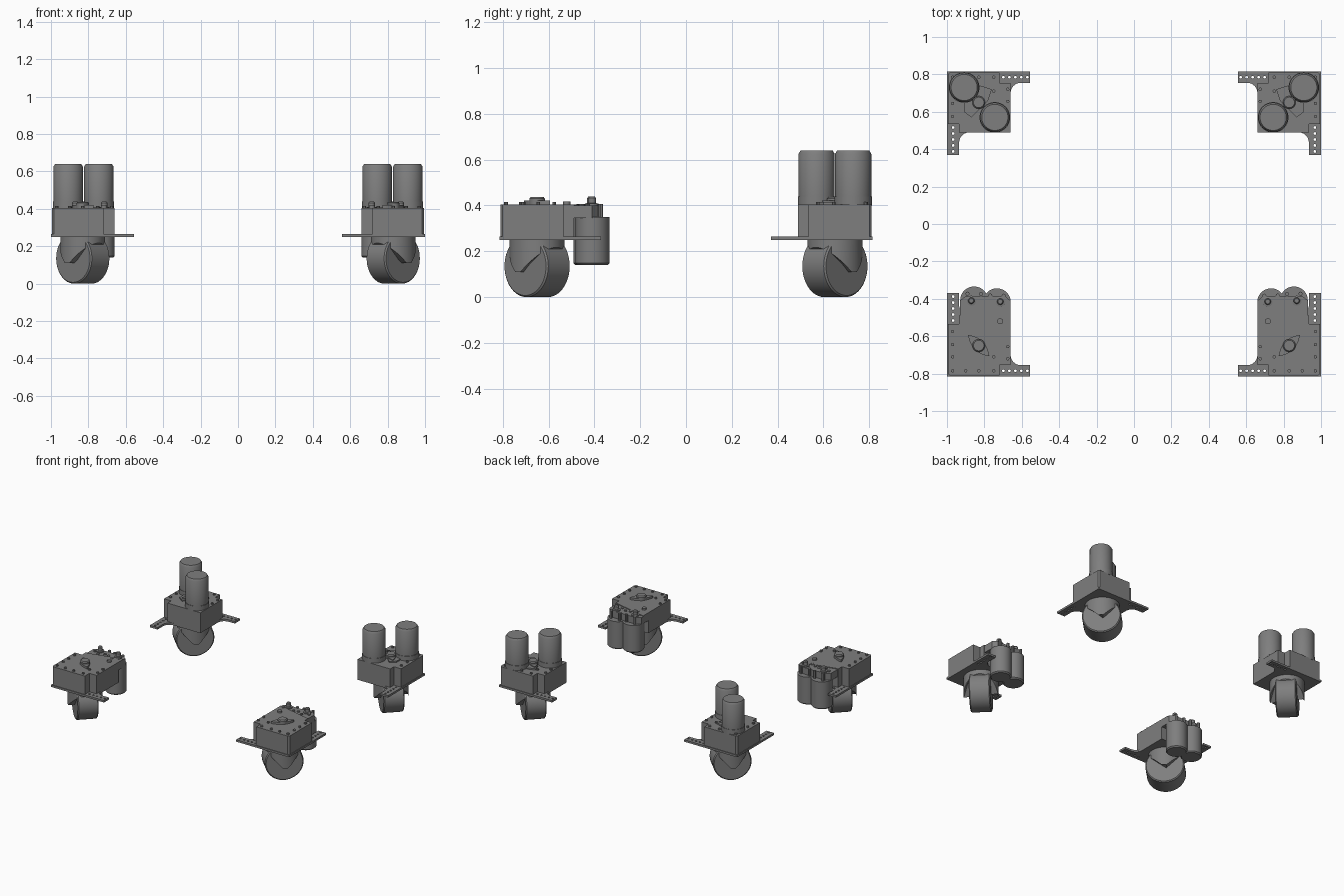
import bpy, bmesh, math
from mathutils import Matrix, Vector

cube = bpy.data.objects.get("Cube")
if cube:
    bpy.data.objects.remove(cube, do_unlink=True)

grey = bpy.data.materials.new("plain_grey")
grey.use_nodes = True
colour = (0.21, 0.21, 0.21, 1)
grey.diffuse_color = colour
grey.node_tree.nodes["Principled BSDF"].inputs["Base Color"].default_value = colour

CX, CY = 0.83, 0.65                      # wheel pivot of a corner module
DIAG = math.radians(45)                  # wheels turn across the diagonal


def prism(pts, z0, z1):
    """Extrude a flat outline between two heights."""
    bm = bmesh.new()
    face = bm.faces.new([bm.verts.new((x, y, z0)) for x, y in pts])
    top = bmesh.ops.extrude_face_region(bm, geom=[face])["geom"]
    bmesh.ops.translate(bm, vec=(0, 0, z1 - z0),
                        verts=[v for v in top if isinstance(v, bmesh.types.BMVert)])
    bmesh.ops.recalc_face_normals(bm, faces=bm.faces)
    return bm


def lathe(bm, profile, matrix, sides=32):
    """Turn (radius, height) points about the local z axis."""
    rings = [[bm.verts.new(matrix @ Vector((r * math.cos(a), r * math.sin(a), z)))
              for a in (math.tau * i / sides for i in range(sides))]
             for r, z in profile]
    faces = [bm.faces.new(rings[0]), bm.faces.new(rings[-1])]
    for low, high in zip(rings, rings[1:]):
        for i in range(sides):
            j = (i + 1) % sides
            faces.append(bm.faces.new((low[i], low[j], high[j], high[i])))
    bmesh.ops.recalc_face_normals(bm, faces=faces)
    return rings


def turned(spots, profile, sides=32):
    bm = bmesh.new()
    for x, y in spots:
        lathe(bm, profile, Matrix.Translation((x, y, 0)), sides)
    return bm


def place(name, bm, corners, smooth=True):
    """Put mirrored copies of a part at the chosen corners, then free the source."""
    for sx, sy in corners:
        copy = bm.copy()
        bmesh.ops.transform(copy, matrix=Matrix.Diagonal((sx, sy, 1, 1)), verts=copy.verts)
        if sx * sy < 0:
            bmesh.ops.reverse_faces(copy, faces=copy.faces)
        end = "rear" if sy > 0 else "front"
        side = "left" if sx > 0 else "right"
        label = f"{end}_{side}_{name}"
        mesh = bpy.data.meshes.new(label)
        copy.to_mesh(mesh)
        copy.free()
        mesh.materials.append(grey)
        obj = bpy.data.objects.new(label, mesh)
        bpy.context.collection.objects.link(obj)
        if smooth:
            bpy.ops.object.select_all(action="DESELECT")
            obj.select_set(True)
            bpy.context.view_layer.objects.active = obj
            bpy.ops.object.shade_smooth_by_angle(angle=math.radians(35))
    bm.free()


def arc(cx, cy, r, start, end, steps=6):
    return [(cx + r * math.cos(a), cy + r * math.sin(a)) for a in
            (math.radians(start + (end - start) * i / steps) for i in range(steps + 1))]


FRONT = [(1, -1), (-1, -1)]
REAR = [(1, 1), (-1, 1)]
ALL = FRONT + REAR

# Mounting plate with two drilled arms
outline = ([(1, 0.815), (0.555, 0.815), (0.555, 0.755)]
           + arc(0.605, 0.7, 0.055, 90, 0) + [(0.66, 0.49)]
           + arc(0.88, 0.435, 0.055, 90, 0) + [(0.935, 0.37), (1, 0.37)])
holes = [(0.57 + 0.032 * i, 0.785) for i in range(5)]
holes += [(0.967, 0.388 + 0.032 * i) for i in range(5)]
helpers = []
for label, part in (("plate", prism(outline, 0.25, 0.265)),
                    ("drill", turned(holes, [(0.0075, 0.2), (0.0075, 0.3)], 10))):
    mesh = bpy.data.meshes.new(label)
    part.to_mesh(mesh)
    part.free()
    obj = bpy.data.objects.new(label, mesh)
    obj.hide_render = True
    bpy.context.collection.objects.link(obj)
    helpers.append(obj)
cut = helpers[0].modifiers.new("drill", "BOOLEAN")
cut.operation, cut.object, cut.solver = "DIFFERENCE", helpers[1], "EXACT"
drilled = helpers[0].evaluated_get(bpy.context.evaluated_depsgraph_get()).to_mesh()
plate = bmesh.new()
plate.from_mesh(drilled)
for obj in helpers:
    bpy.data.objects.remove(obj, do_unlink=True)
place("mounting_plate", plate, ALL, False)

# Gear housing, notched around the arms
housing = [(0.985, 0.81), (0.72, 0.81), (0.72, 0.755), (0.66, 0.755), (0.66, 0.49),
           (0.935, 0.49), (0.935, 0.535), (0.995, 0.535), (0.995, 0.8)]
place("gear_housing", prism(housing, 0.265, 0.405), ALL, False)

# Wheel and its fork, turned to the diagonal
to_wheel = (Matrix.Translation((CX, CY, 0.135)) @ Matrix.Rotation(DIAG, 4, "Z")
            @ Matrix.Rotation(math.pi / 2, 4, "Y"))
wheel = bmesh.new()
lathe(wheel, [(0.128, -0.073), (0.135, -0.066), (0.135, 0.066), (0.128, 0.073)], to_wheel, 48)
place("wheel", wheel, ALL)

fork = bmesh.new()
rings = lathe(fork, [(0.12, 0.11), (0.12, 0.26)],
              Matrix.Translation((CX, CY, 0)) @ Matrix.Rotation(DIAG, 4, "Z"), 48)
for v in rings[0]:
    across = abs(v.co.y - CY - v.co.x + CX) / math.sqrt(2)
    v.co.z += max(0, across - 0.018) * 1.05
bmesh.ops.triangulate(fork, faces=[f for f in fork.faces if len(f.verts) > 4])
place("wheel_fork", fork, ALL)

# Raised lens-shaped cover with a round cap
lens = []
for sign in (1, -1):
    for i in range(10):
        t = sign * (1 - i / 5)
        s = sign * 0.03 * (1 - t * t)
        lens.append((CX + (t * 0.08 + s) * 0.707, CY + (s - t * 0.08) * 0.707))
place("top_cover", prism(lens, 0.405, 0.421), ALL, False)
place("cover_cap", turned([(CX, CY)], [(0.034, 0.405), (0.034, 0.43), (0.028, 0.437)]), ALL)

# Screws around the lid
lid = [(0.97, 0.575), (0.97, 0.645), (0.97, 0.71), (0.97, 0.785), (0.9, 0.785),
       (0.83, 0.785), (0.75, 0.785), (0.675, 0.72), (0.675, 0.655), (0.75, 0.71)]
place("lid_screws", turned(lid, [(0.009, 0.4), (0.009, 0.415)], 10), ALL)

# Upright motors on the rear modules
upright = [(0.908, 0.73), (0.744, 0.57)]
place("motor_flanges", turned(upright, [(0.082, 0.4), (0.082, 0.44)]), REAR)
place("motors", turned(upright, [(0.079, 0.44), (0.079, 0.625), (0.07, 0.64)], 40), REAR)
brace = [(0.78, 0.66), (0.87, 0.57), (0.91, 0.6), (0.91, 0.65), (0.82, 0.74), (0.76, 0.72)]
place("motor_brace", prism(brace, 0.405, 0.415), REAR, False)

# Hanging motors under an overhanging gear cover on the front modules
overhang = [(0.93, 0.5), (0.93, 0.41), (0.9, 0.385), (0.69, 0.385), (0.66, 0.41), (0.66, 0.5)]
place("motor_cover", prism(overhang, 0.345, 0.4), FRONT, False)
hanging = [(0.855, 0.408), (0.733, 0.418)]
place("motors", turned(hanging, [(0.066, 0.14), (0.074, 0.148), (0.074, 0.35)], 40), FRONT)
slant = [(0.935, 0.495), (0.66, 0.495), (0.66, 0.43)]
place("slanted_lid", prism(slant, 0.395, 0.405), FRONT, False)
place("motor_shafts", turned([(0.87, 0.41), (0.715, 0.415)],
                             [(0.027, 0.39), (0.027, 0.408), (0.017, 0.41),
                              (0.017, 0.432), (0.012, 0.438)], 20), FRONT)
bolts = [(x + 0.05 * math.cos(a), y + 0.05 * math.sin(a))
         for x, y in hanging for a in (0.5, 1.57, 2.6, 3.9, 5.5)]
place("motor_bolts", turned(bolts, [(0.011, 0.34), (0.011, 0.407)], 8), FRONT)
place("lid_plug", turned([(0.716, 0.52)], [(0.016, 0.4), (0.016, 0.418)], 16), FRONT)
